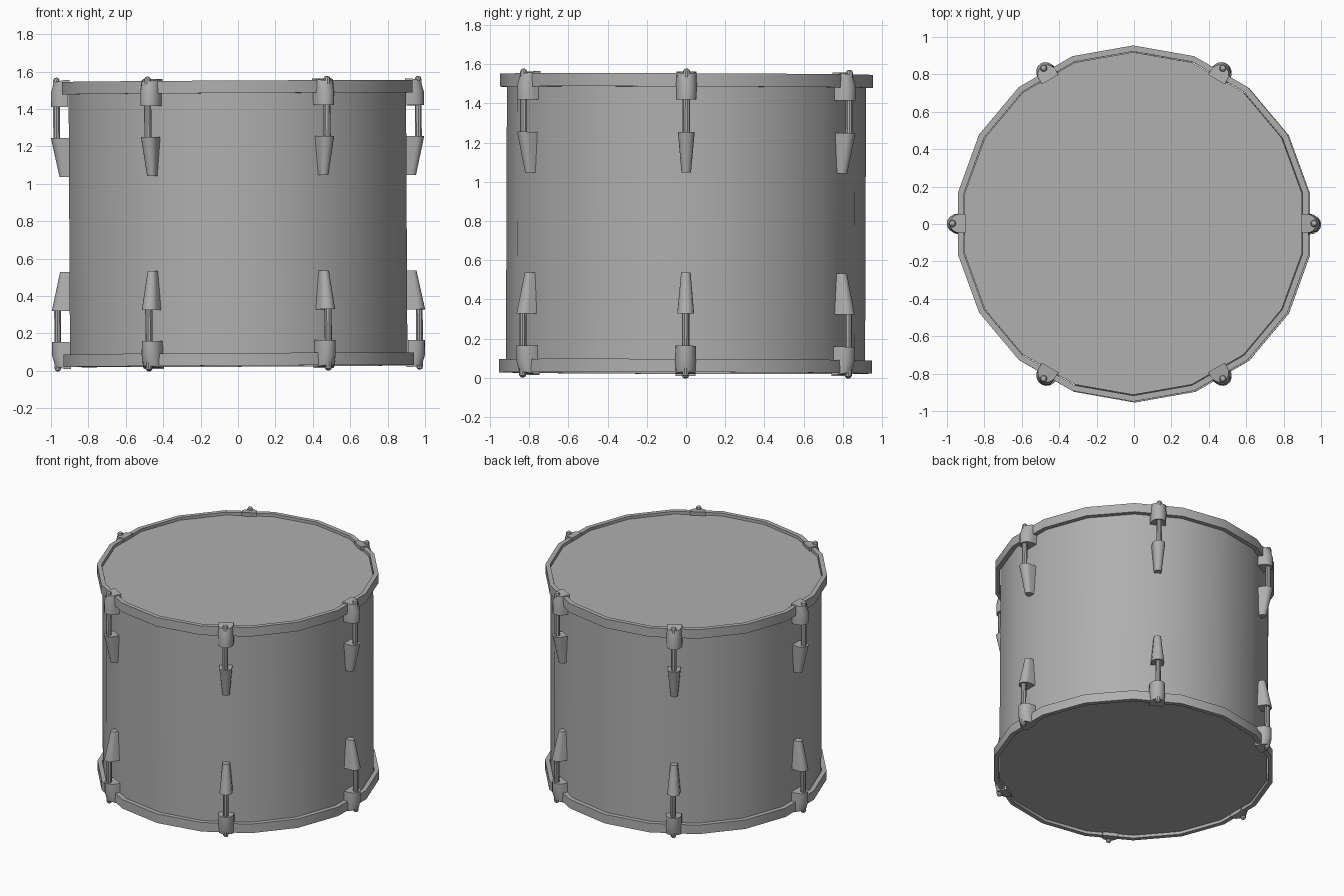
import bpy, bmesh, math
from mathutils import Matrix

if "Cube" in bpy.data.objects:
    bpy.data.objects.remove(bpy.data.objects["Cube"])

MID = 0.787      # mirror height between top and bottom hardware
SIDES = 18
# the whole drum leans a fraction of a degree
TILT = (Matrix.Translation((0, 0, MID)) @ Matrix.Rotation(math.radians(-0.3), 4, 'Y')
        @ Matrix.Rotation(math.radians(-0.2), 4, 'X') @ Matrix.Translation((0, 0, -MID)))
FLIP = Matrix.Translation((0, 0, 2 * MID)) @ Matrix.Scale(-1, 4, (0, 0, 1))

GREY = bpy.data.materials.new("dark_grey")
GREY.diffuse_color = (0.43, 0.43, 0.43, 1)
GREY.use_nodes = True
GREY.node_tree.nodes["Principled BSDF"].inputs["Base Color"].default_value = GREY.diffuse_color


def finish(name, bm, matrix=Matrix()):
    bm.transform(TILT @ matrix)
    bmesh.ops.recalc_face_normals(bm, faces=bm.faces)
    me = bpy.data.meshes.new(name)
    bm.to_mesh(me)
    bm.free()
    me.materials.append(GREY)
    ob = bpy.data.objects.new(name, me)
    bpy.context.collection.objects.link(ob)
    bpy.ops.object.select_all(action='DESELECT')
    ob.select_set(True)
    bpy.context.view_layer.objects.active = ob
    bpy.ops.object.shade_smooth_by_angle(angle=math.radians(32))
    return ob


def loft(bm, rings, caps=True):
    """Skin a list of equal-length closed rings of points."""
    loops = [[bm.verts.new(p) for p in r] for r in rings]
    pairs = list(zip(loops, loops[1:])) + ([] if caps else [(loops[-1], loops[0])])
    for a, b in pairs:
        for i in range(len(a)):
            j = (i + 1) % len(a)
            bm.faces.new((a[i], a[j], b[j], b[i]))
    if caps:
        bm.faces.new(loops[0])
        bm.faces.new(loops[-1])


def circle(r, z, n=SIDES, cx=0.0, start=math.pi / 2):
    return [(cx + r * math.cos(start + 2 * math.pi * i / n),
             r * math.sin(start + 2 * math.pi * i / n), z) for i in range(n)]


def d_shape(r_in, r_out, w, z, drop=0.0, straight=0.35):
    """Flat back, straight sides, rounded front; drop lowers the front edge."""
    rc = r_in + straight * (r_out - r_in)
    pts = [(r_in, w, z), (r_in, -w, z)]
    for i in range(9):
        a = -math.pi / 2 + math.pi * i / 8
        c = math.cos(a)
        pts.append((rc + (r_out - rc) * c, w * math.sin(a), z - drop * c))
    return pts


# shell with both heads
bm = bmesh.new()
loft(bm, [circle(0.916, 2 * MID - 1.53), circle(0.916, 1.53)])
finish("shell", bm)

for side, flip in (("top", Matrix()), ("bottom", FLIP)):
    # hoop
    bm = bmesh.new()
    loft(bm, [circle(0.952, 1.482), circle(0.952, 1.549),
              circle(0.920, 1.549), circle(0.920, 1.482)], caps=False)
    finish(side + "_hoop", bm, flip)

    for k in range(6):
        # diagonal hardware sits slightly closer in
        inset = 0.0 if k % 3 == 0 else -0.008
        m = (Matrix.Rotation(math.radians(60 * k), 4, 'Z')
             @ Matrix.Translation((inset, 0, 0)) @ flip)
        # tapered lug on the shell
        bm = bmesh.new()
        loft(bm, [d_shape(0.895, 0.953, 0.024, 1.042, 0, 0.6),
                  d_shape(0.895, 0.998, 0.043, 1.25, 0, 0.6)])
        finish(f"{side}_lug_{k}", bm, m)
        # claw body and hook over the hoop
        bm = bmesh.new()
        loft(bm, [d_shape(0.905, 0.997, 0.052, 1.415), d_shape(0.905, 0.997, 0.053, 1.49),
                  d_shape(0.897, 0.980, 0.051, 1.559, 0.012)])
        finish(f"{side}_claw_{k}", bm, m)
        # tension rod with rounded tip
        bm = bmesh.new()
        loft(bm, [circle(r, z, 10, 0.967) for r, z in
                  ((0.019, 1.22), (0.019, 1.555), (0.015, 1.566), (0.006, 1.572))])
        finish(f"{side}_rod_{k}", bm, m)
